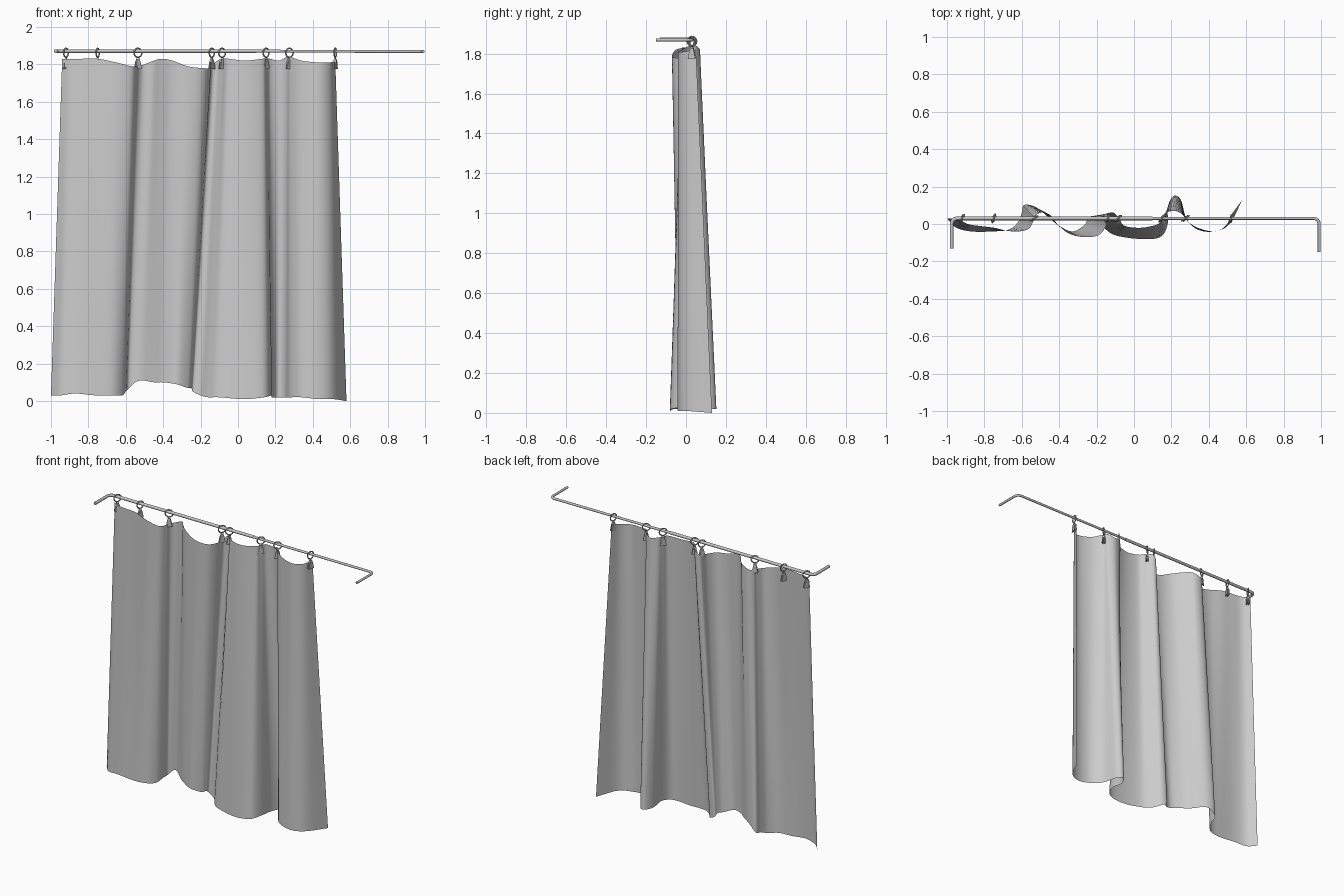
import bpy, bmesh, math
from mathutils import Vector, Matrix

cube = bpy.data.objects.get("Cube")
if cube:
    bpy.data.objects.remove(cube, do_unlink=True)


def material(name, value):
    mat = bpy.data.materials.new(name)
    mat.use_nodes = True
    mat.diffuse_color = (value, value, value, 1)
    mat.node_tree.nodes["Principled BSDF"].inputs["Base Color"].default_value = mat.diffuse_color
    return mat


cloth = material("light grey cloth", 0.6)
metal = material("grey metal", 0.55)


def add_object(name, bm, mat):
    mesh = bpy.data.meshes.new(name)
    bm.to_mesh(mesh)
    bm.free()
    mesh.materials.append(mat)
    obj = bpy.data.objects.new(name, mesh)
    bpy.context.scene.collection.objects.link(obj)
    bpy.context.view_layer.objects.active = obj
    bpy.ops.object.select_all(action='DESELECT')
    obj.select_set(True)
    bpy.ops.object.shade_smooth_by_angle(angle=math.radians(40))
    return obj


def spline(points, steps):
    """Smooth line through the points."""
    pts = [Vector(p) / 100 for p in points]
    pts = [2 * pts[0] - pts[1]] + pts + [2 * pts[-1] - pts[-2]]
    line = []
    for a, b, c, d in zip(pts, pts[1:], pts[2:], pts[3:]):
        for i in range(steps):
            t = i / steps
            line.append(b + (c - a) * t / 2 + (2 * a - 5 * b + 4 * c - d) * t * t / 2
                        + (3 * b - a - 3 * c + d) * t ** 3 / 2)
    return line + [pts[-2]]


# Curtain: pleated sheet lofted between the hung edge and the wider hem, in hundredths
hung_edge = [(-94, 3, 183), (-89, 0, 183), (-83, -1, 183), (-75, -2, 183), (-65, -4, 181),
             (-57, -3, 179), (-54, 1, 179), (-53, 4, 179), (-50, 6, 180), (-45, 5, 182),
             (-41, 0, 183), (-35, -5, 182), (-27, -7, 179), (-19, -6, 178), (-15, -1, 178),
             (-14, 5, 179), (-11, 6, 182), (-8, 3, 183), (-5, -1, 183), (4, -2, 182),
             (13, 0, 183), (15, 3, 183), (17, 6, 183), (22, 7, 182), (26, 5, 184),
             (28, 2, 184), (34, -2, 182), (43, -4, 181), (49, -1, 181), (52, 5, 182)]
hem = [(-100, 3, 3), (-95, -2, 3), (-87, -4, 4), (-76, -4, 3), (-67, -3, 3),
       (-62, 1, 3), (-60, 6, 5), (-59, 10, 6), (-55, 10, 10), (-51, 8, 11),
       (-45, 3, 10), (-40, -1, 10), (-33, -4, 9), (-27, -1, 7), (-25, 2, 7),
       (-24, 4, 5), (-20, 3, 3), (-16, -2, 2), (-10, -6, 2), (3, -8, 1),
       (14, -7, 2), (18, 0, 3), (18, 9, 2), (21, 15, 2), (25, 13, 2),
       (28, 3, 2), (34, -3, 2), (43, -4, 1), (51, 0, 1), (58, 13, 0)]

bm = bmesh.new()
rows = 12
top, bottom = spline(hung_edge, 6), spline(hem, 6)
grid = [[bm.verts.new(b.lerp(t, r / rows)) for b, t in zip(bottom, top)]
        for r in range(rows + 1)]
for low, high in zip(grid, grid[1:]):
    for i in range(len(low) - 1):
        bm.faces.new((low[i], low[i + 1], high[i + 1], high[i]))
add_object("curtain", bm, cloth)


# Rod: telescoping tube with ends bent toward the front
def tube(name, points, radius):
    curve = bpy.data.curves.new(name, 'CURVE')
    curve.dimensions = '3D'
    curve.bevel_depth = radius
    curve.bevel_resolution = 3
    curve.use_fill_caps = True
    line = curve.splines.new('POLY')
    line.points.add(len(points) - 1)
    for p, co in zip(line.points, points):
        p.co = (*co, 1)
    curve.materials.append(metal)
    bpy.context.scene.collection.objects.link(bpy.data.objects.new(name, curve))


def bent_end(x, front, side, z):
    """Rounded corner from the wall end round to the rod line."""
    r, back = 0.03, 0.03
    arc = [(x - side * r * (1 - math.cos(a)), back - r * (1 - math.sin(a)), z)
           for a in (math.pi / 2 * i / 6 for i in range(7))]
    return [(x, front, z)] + arc


tube("rod_outer_tube", bent_end(-0.975, -0.13, -1, 1.871) + [(0.1, 0.03, 1.871)], 0.010)
tube("rod_inner_tube", bent_end(0.99, -0.15, 1, 1.869) + [(0, 0.03, 1.871)], 0.008)


# Hanging rings with a flared clip under each: position along the rod, turn in degrees
hangers = [(-0.92, 60), (-0.75, 70), (-0.535, 30), (-0.14, 55),
           (-0.085, 40), (0.15, 50), (0.275, 35), (0.52, 75)]


def ring(bm, radius, thick, matrix, around=20, sides=8):
    loops = []
    for i in range(around):
        a = math.tau * i / around
        loops.append([bm.verts.new(matrix @ Vector((
            (radius + thick * math.cos(b)) * math.cos(a), thick * math.sin(b),
            (radius + thick * math.cos(b)) * math.sin(a))))
            for b in (math.tau * j / sides for j in range(sides))])
    for i in range(around):
        one, two = loops[i], loops[(i + 1) % around]
        for j in range(sides):
            k = (j + 1) % sides
            bm.faces.new((one[j], one[k], two[k], two[j]))


def box(bm, low, high, matrix):
    """Tapered block between two (z, half width, half depth) sections."""
    part = bmesh.ops.create_cube(bm, size=2)["verts"]
    for v in part:
        z, w, d = high if v.co.z > 0 else low
        v.co = matrix @ Vector((v.co.x * w, v.co.y * d, z))


for n, (x, turn) in enumerate(hangers, 1):
    place = Matrix.Translation((x, 0.03, 1.862)) @ Matrix.Rotation(math.radians(turn), 4, 'Z')
    bm = bmesh.new()
    ring(bm, 0.024, 0.004, place)
    add_object(f"ring_{n}", bm, metal)
    bm = bmesh.new()
    ring(bm, 0.007, 0.002, place @ Matrix.Translation((0, 0, -0.03)), 12, 6)
    box(bm, (-0.05, 0.012, 0.008), (-0.034, 0.007, 0.006), place)
    for side in (-1, 1):
        jaw = place @ Matrix.Translation((0, side * 0.006, 0))
        box(bm, (-0.088, 0.02, 0.003), (-0.046, 0.011, 0.003), jaw)
    add_object(f"clip_{n}", bm, metal)
